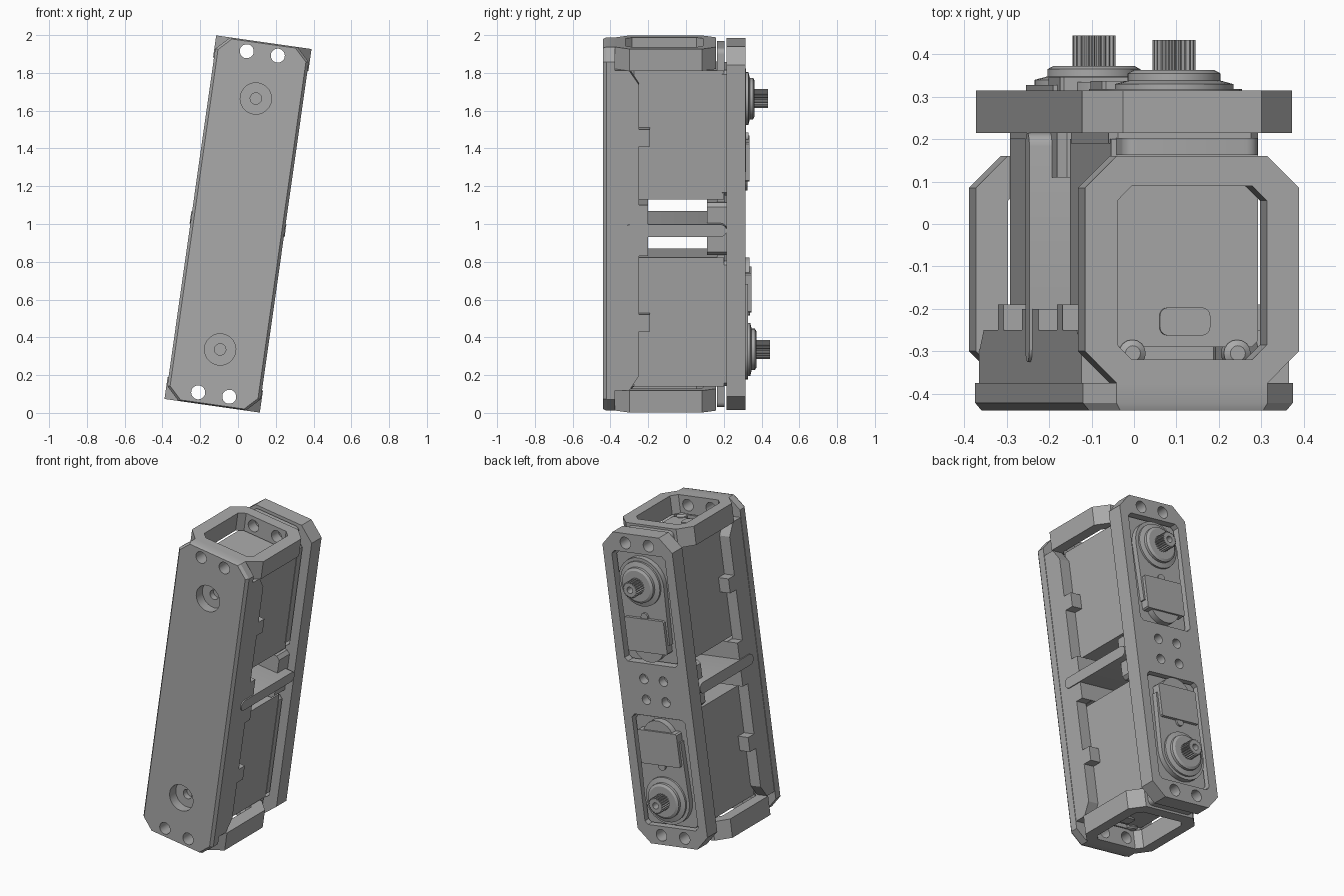
import bpy, bmesh, math
from mathutils import Matrix

cube = bpy.data.objects.get("Cube")
if cube:
    bpy.data.objects.remove(cube, do_unlink=True)

grey = bpy.data.materials.new("plain_grey")
grey.use_nodes = True
COLOR = (0.40, 0.40, 0.40, 1)
grey.diffuse_color = COLOR
grey.node_tree.nodes["Principled BSDF"].inputs["Base Color"].default_value = COLOR

# The whole assembly leans sideways about the y axis
LEAN = Matrix.Translation((0, 0, 1)) @ Matrix.Rotation(math.radians(8.1), 4, 'Y')
UPPER = LEAN
LOWER = LEAN @ Matrix.Rotation(math.pi, 4, 'Y') @ Matrix.Translation((0, 0.01, 0))
LOWER_FRAME = LEAN @ Matrix.Rotation(math.pi, 4, 'Y')
AXES = {'y': lambda a, b, d: (a, d, b),
        'x': lambda a, b, d: (d, a, b),
        'z': lambda a, b, d: (a, b, d)}


def octagon(hu, hw, c, cu=0, cw=0):
    """Rectangle with chamfered corners."""
    corner = [(hu, hw - c), (hu - c, hw)]
    right = [(u, -w) for u, w in reversed(corner)] + corner
    pts = right + [(-u, -w) for u, w in right]
    return [(u + cu, w + cw) for u, w in pts]


def circle(r, cu=0, cw=0, n=32):
    return [(cu + r * math.cos(2 * math.pi * i / n), cw + r * math.sin(2 * math.pi * i / n))
            for i in range(n)]


def rounded(hu, hw, r, cu=0, cw=0):
    """Rectangle with rounded corners."""
    pts = []
    for q, (su, sw) in enumerate([(1, 1), (-1, 1), (-1, -1), (1, -1)]):
        for i in range(6):
            t = math.pi / 2 * (q + i / 5)
            pts.append((cu + su * (hu - r) + r * math.cos(t), cw + sw * (hw - r) + r * math.sin(t)))
    return pts


def loft(name, rings, place=LEAN, axis='y'):
    """Skin a list of (outline, depth) sections along an axis."""
    bm = bmesh.new()
    loops = [[bm.verts.new(AXES[axis](a, b, d)) for a, b in pts] for pts, d in rings]
    n = len(loops[0])
    for lo, hi in zip(loops, loops[1:]):
        for i in range(n):
            bm.faces.new((lo[i], lo[(i + 1) % n], hi[(i + 1) % n], hi[i]))
    bm.faces.new(loops[0])
    bm.faces.new(loops[-1])
    bm.transform(place)
    bmesh.ops.recalc_face_normals(bm, faces=bm.faces)
    mesh = bpy.data.meshes.new(name)
    bm.to_mesh(mesh)
    bm.free()
    mesh.materials.append(grey)
    obj = bpy.data.objects.new(name, mesh)
    bpy.context.collection.objects.link(obj)
    return soften(obj)


def prism(name, pts, lo, hi, place=LEAN, axis='y'):
    return loft(name, [(pts, lo), (pts, hi)], place, axis)


def soften(obj):
    obj.data.polygons.foreach_set("use_smooth", [True] * len(obj.data.polygons))
    obj.data.set_sharp_from_angle(angle=math.radians(25))
    return obj


def cut(obj, cutters):
    """Subtract each cutter, then discard it."""
    for c in cutters:
        mod = obj.modifiers.new("cut", 'BOOLEAN')
        mod.operation, mod.solver, mod.object = 'DIFFERENCE', 'EXACT', c
    graph = bpy.context.evaluated_depsgraph_get()
    mesh = bpy.data.meshes.new_from_object(obj.evaluated_get(graph))
    obj.modifiers.clear()
    obj.data = mesh
    for c in cutters:
        bpy.data.objects.remove(c, do_unlink=True)
    return soften(obj)


def holes(spots, r, lo, hi, place=LEAN):
    return [prism("cutter", circle(r, u, w), lo, hi, place) for u, w in spots]


HUB = 0.671
end_pair = [(-0.083, 0.912), (0.083, 0.912)]
all_ends = end_pair + [(u, -w) for u, w in end_pair]
hubs = [(0, HUB), (0, -HUB)]

# Front plate with eased outer rim
front = loft("front_plate", [(octagon(0.25, 0.972, 0.07), -0.375),
                             (octagon(0.25, 0.972, 0.07), -0.422),
                             (octagon(0.235, 0.965, 0.065), -0.44)])
cut(front, holes(all_ends, 0.037, -0.5, -0.3) + holes(hubs, 0.083, -0.5, -0.3))

# Back plate with a window for each motor
back = prism("back_plate", octagon(0.25, 0.972, 0.085), 0.215, 0.315)
centre_spots = [(u, w) for u in (-0.07, 0.07) for w in (-0.065, 0.065)]
windows = [prism("cutter", octagon(0.19, 0.345, 0.02, 0, s * 0.51), 0.1, 0.4) for s in (1, -1)]
cut(back, holes(all_ends, 0.037, 0.1, 0.4) + holes(centre_spots, 0.03, 0.26, 0.4) + windows)

# Cradle floor behind the front plate
floor = prism("cradle_floor", octagon(0.2, 0.85, 0.01), -0.377, -0.32)
cut(floor, holes(hubs, 0.03, -0.45, -0.34))

# Cradle side walls with locating tabs
half = [(-0.2, 0.136), (-0.25, 0.136), (-0.25, 0.45), (-0.19, 0.45), (-0.19, 0.54),
        (-0.25, 0.54), (-0.25, 0.78), (-0.3, 0.855), (-0.377, 0.855)]
wall = [(y, -w) for y, w in reversed(half)] + half
for side, s in (("left", 1), ("right", -1)):
    prism(side + "_cradle_wall", wall, s * 0.175, s * 0.247, axis='x')

# Divider between the motors
prism("divider_web", rounded(0.27, 0.033, 0.032, -0.055, 0), -0.254, 0.254, axis='x')
prism("divider_front_block", octagon(0.18, 0.136, 0.01), -0.36, -0.2)
prism("divider_back_block", octagon(0.2, 0.14, 0.02), 0.11, 0.216)

for tag, motor, frame in (("upper", UPPER, UPPER), ("lower", LOWER, LOWER_FRAME)):
    # End ring, chamfered outside and inside
    ring = prism(tag + "_end_ring", octagon(0.255, 0.2675, 0.075, 0, -0.1075), 0.855, 0.972,
                 frame, 'z')
    opening = prism("cutter", octagon(0.178, 0.205, 0.035, 0, -0.115), 0.8, 1.1, frame, 'z')
    cut(ring, [opening] + holes(end_pair, 0.037, -0.5, 0.4, frame))

    # Motor case
    case = [(-0.175, 0.2), (-0.175, -0.275), (-0.16, -0.29),
            (0.16, -0.29), (0.175, -0.275), (0.175, 0.2)]
    prism(tag + "_motor_case", case, 0.155, 0.845, frame, 'z')
    ear = prism(tag + "_mounting_ears", rounded(0.162, 0.435, 0.03, 0, 0.525), 0.163, 0.203, frame)
    cut(ear, holes(end_pair, 0.037, 0.1, 0.3, frame))
    prism(tag + "_motor_top", octagon(0.178, 0.335, 0.02, 0, 0.51), 0.19, 0.285, motor)

    # Cover with a round end under the output shaft
    arc = [(0.16 * math.cos(math.pi * i / 16), HUB + 0.16 * math.sin(math.pi * i / 16))
           for i in range(17)]
    prism(tag + "_gear_cover", arc + [(-0.15, 0.3), (0.15, 0.3)], 0.28, 0.318, motor)
    prism(tag + "_round_boss", circle(0.11, 0, 0.29), 0.28, 0.325, motor)
    prism(tag + "_label_plate", octagon(0.14, 0.105, 0.008, 0, 0.35), 0.28, 0.337, motor)
    prism(tag + "_label_notch", circle(0.025, 0, 0.465, 16), 0.28, 0.33, motor)
    loft(tag + "_shaft_collar", [(circle(0.14, 0, HUB), 0.3), (circle(0.14, 0, HUB), 0.33),
                                 (circle(0.11, 0, HUB), 0.338), (circle(0.11, 0, HUB), 0.355),
                                 (circle(0.095, 0, HUB), 0.363)], motor)

    # Splined output shaft with a bore
    teeth = 22
    spline = []
    for i in range(teeth * 4):
        r = 0.051 if i % 4 < 2 else 0.043
        t = 2 * math.pi * i / (teeth * 4)
        spline.append((r * math.cos(t), HUB + r * math.sin(t)))
    shaft = prism(tag + "_output_shaft", spline, 0.35, 0.434, motor)
    cut(shaft, holes([(0, HUB)], 0.02, 0.38, 0.5, motor))

    # Cable plug and screw heads on the motor end
    prism(tag + "_cable_plug", rounded(0.06, 0.033, 0.02, 0, -0.23), 0.84, 0.856, frame, 'z')
    for side, u in (("left", 0.125), ("right", -0.125)):
        loft(f"{tag}_{side}_screw", [(circle(0.032, u, -0.305, 16), 0.8),
                                     (circle(0.032, u, -0.305, 16), 0.85),
                                     (circle(0.018, u, -0.305, 16), 0.86)], frame, 'z')
